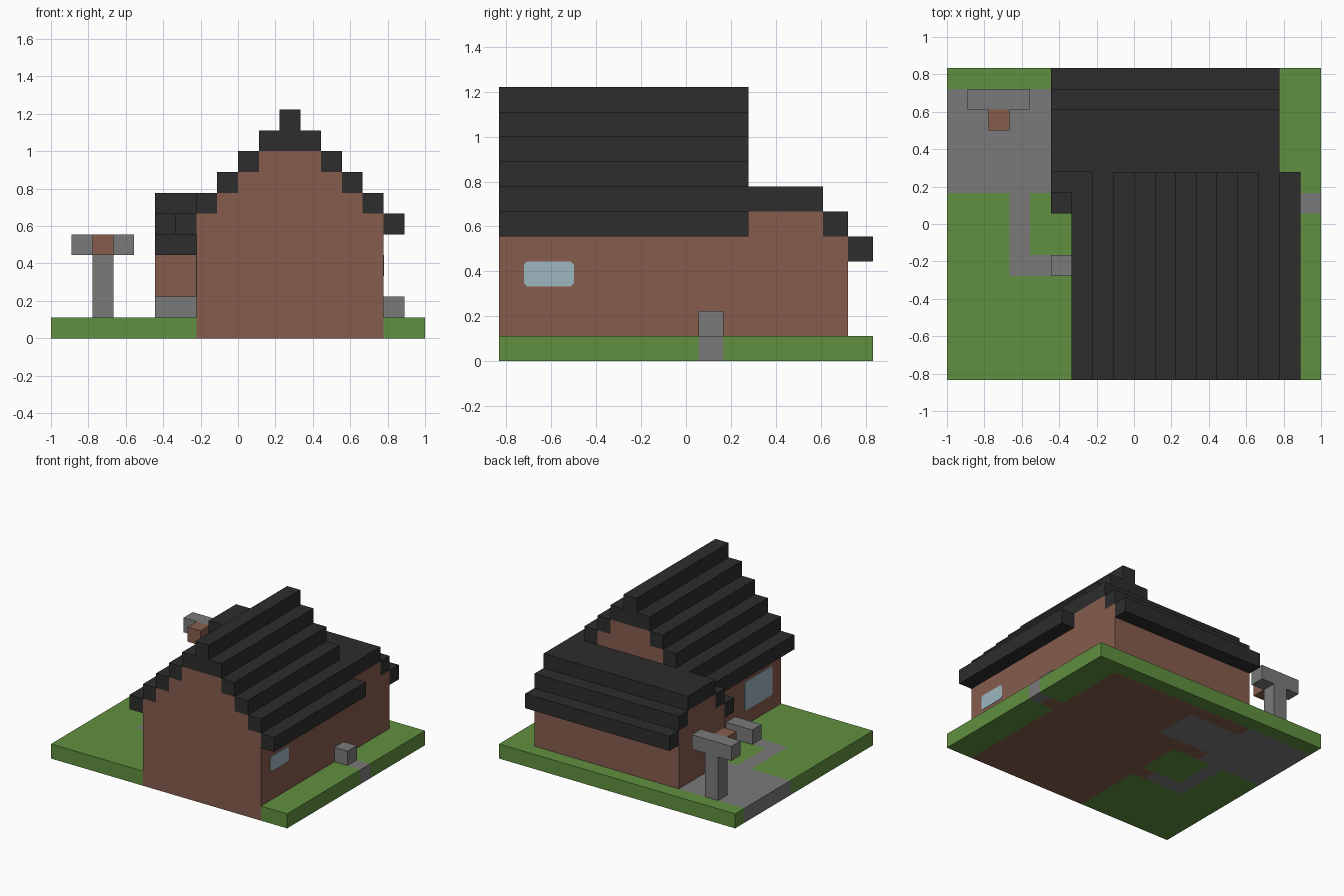
import bpy
import bmesh
from mathutils import Matrix, Vector

if "Cube" in bpy.data.objects:
    bpy.data.objects.remove(bpy.data.objects["Cube"], do_unlink=True)

# Everything is laid out in block units, then scaled and centred
UNIT = 1 / 9
NX, NY = 18, 15
TO_WORLD = Matrix.Scale(UNIT, 4) @ Matrix.Translation((-NX / 2, -NY / 2, 0))


def material(name, rgb):
    mat = bpy.data.materials.new(name)
    mat.use_nodes = True
    mat.diffuse_color = (*rgb, 1)
    mat.node_tree.nodes["Principled BSDF"].inputs["Base Color"].default_value = (*rgb, 1)
    return mat


grass = material("grass green", (0.12, 0.28, 0.05))
brick = material("brick brown", (0.24, 0.11, 0.076))
stone = material("stone grey", (0.195, 0.195, 0.195))
tile = material("roof charcoal", (0.026, 0.026, 0.026))
glass = material("window blue", (0.34, 0.47, 0.53))


def finish(name, bm, *mats):
    bmesh.ops.recalc_face_normals(bm, faces=bm.faces)
    bm.transform(TO_WORLD)
    mesh = bpy.data.meshes.new(name)
    bm.to_mesh(mesh)
    bm.free()
    for mat in mats:
        mesh.materials.append(mat)
    obj = bpy.data.objects.new(name, mesh)
    bpy.context.collection.objects.link(obj)
    return obj


def box(name, mat, x, y, z):
    """Box from (start, end) ranges in block units."""
    bm = bmesh.new()
    bmesh.ops.create_cube(bm, size=1)
    for v in bm.verts:
        v.co = [r[0] + (c + 0.5) * (r[1] - r[0]) for c, r in zip(v.co, (x, y, z))]
    return finish(name, bm, mat)


def prism(name, mat, points, shift):
    """Extrude a closed outline along the shift vector."""
    bm = bmesh.new()
    face = bm.faces.new([bm.verts.new(p) for p in points])
    made = bmesh.ops.extrude_face_region(bm, geom=[face])["geom"]
    bmesh.ops.translate(bm, vec=shift,
                        verts=[g for g in made if isinstance(g, bmesh.types.BMVert)])
    return finish(name, bm, mat)


# Ground slab: paving and house floor picked out by area
AREAS = [  # material slot, x range, y range
    (2, (0, 5), (9, 14)),      # driveway
    (2, (5, 9), (10, 13)),     # garage floor
    (2, (3, 6), (5, 6)),       # path to the side door
    (2, (3, 4), (6, 9)),       # path to the driveway
    (2, (17, 18), (8, 9)),     # path on the other side
    (1, (6, 7), (5, 6)),       # thresholds
    (1, (16, 17), (8, 9)),
    (1, (7, 16), (0, 14)),     # house floor
    (1, (5, 7), (9, 14)),
]


def ground_slot(p):
    for slot, x, y in AREAS:
        if x[0] < p.x < x[1] and y[0] < p.y < y[1]:
            return slot
    return 0


bm = bmesh.new()
bmesh.ops.create_grid(bm, x_segments=NX, y_segments=NY, size=1,
                      matrix=Matrix.Translation((NX / 2, NY / 2, 0))
                      @ Matrix.Diagonal((NX / 2, NY / 2, 1, 1)))
made = bmesh.ops.extrude_face_region(bm, geom=bm.faces[:])["geom"]
bmesh.ops.translate(bm, vec=(0, 0, 1),
                    verts=[g for g in made if isinstance(g, bmesh.types.BMVert)])
bmesh.ops.recalc_face_normals(bm, faces=bm.faces)
for f in bm.faces:
    f.material_index = ground_slot(f.calc_center_median() - f.normal * 0.2)
finish("ground", bm, grass, brick, stone)

# Main house body with stepped gables
LEFT, RIGHT, DEPTH = 7, 16, 10
half = [(LEFT, 1), (LEFT, 6)]
for s in range(1, 4):
    half += [(LEFT + s, 5 + s), (LEFT + s, 6 + s)]
outline = half + [(LEFT + RIGHT - x, z) for x, z in reversed(half)]
prism("house_walls", brick, [(x, 0, z) for x, z in outline], (0, DEPTH, 0))

# Main roof: one row of blocks per step on both slopes, then cap and ridge
for s in range(4):
    box(f"roof_row_right_{s}", tile, (6 + s, 7 + s), (0, DEPTH), (5 + s, 6 + s))
    box(f"roof_row_left_{s}", tile, (16 - s, 17 - s), (0, DEPTH), (5 + s, 6 + s))
box("roof_cap", tile, (10, 13), (0, DEPTH), (9, 10))
box("roof_ridge", tile, (11, 12), (0, DEPTH), (10, 11))

# Rear wing: stepped wall outline under a stepped roof
wing = [(9, 1), (9, 5), (10, 5), (10, 6), (13, 6), (13, 5), (14, 5), (14, 1)]
prism("wing_walls", brick, [(5, y, z) for y, z in wing], (11, 0, 0))
box("wing_roof_top", tile, (5, 16), (10, 13), (6, 7))
for s, z in enumerate((5, 4)):
    box(f"wing_roof_back_{s}", tile, (5, 16), (13 + s, 14 + s), (z, z + 1))
    box(f"wing_roof_front_{s}", tile, (5, 7), (9 - s, 10 - s), (z, z + 1))

# Door steps
box("side_step_right", stone, (5, 7), (5, 6), (1, 2))
box("side_step_left", stone, (16, 17), (8, 9), (1, 2))


# Windows: thin plates with clipped corners
def window(name, x, y, z, out):
    c = 0.12
    pts = []
    for yy, zz, dy, dz in ((y[0], z[0], 1, 1), (y[1], z[0], -1, 1),
                           (y[1], z[1], -1, -1), (y[0], z[1], 1, -1)):
        pair = [(x, yy, zz + c * dz), (x, yy + c * dy, zz)]
        pts += pair if dy * dz > 0 else pair[::-1]
    prism(name, glass, pts, (out * 0.03, 0, 0))


window("window_left", RIGHT, (1, 3), (3, 4), 1)
window("window_right", LEFT, (1, 4), (2, 4), -1)

# Ball hoop by the driveway
box("hoop_post", stone, (2, 3), (13, 14), (1, 4))
box("hoop_board", stone, (1, 4), (13, 14), (4, 5))
box("hoop_rim", brick, (2, 3), (12, 13), (4, 5))
